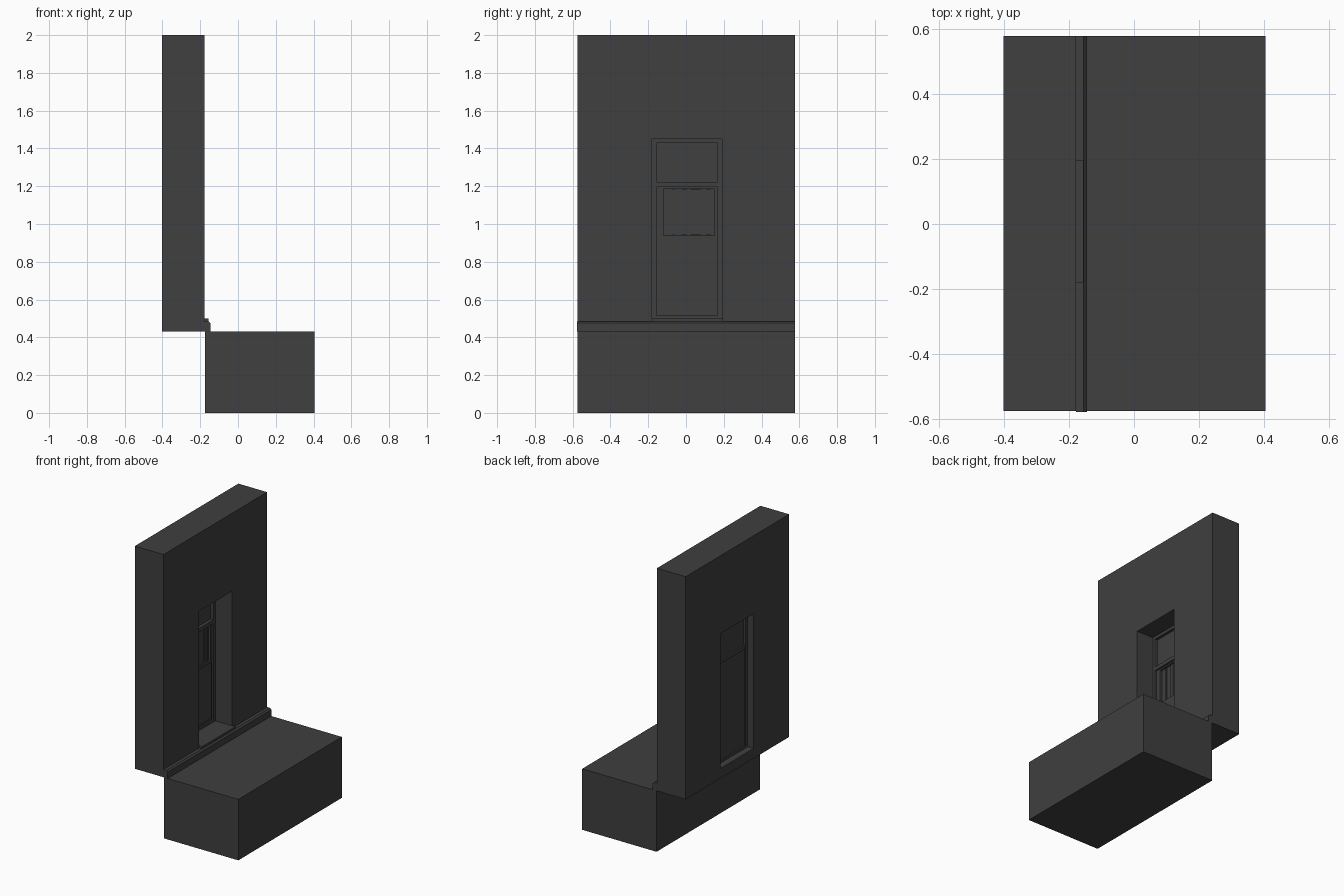
import bpy
import bmesh

cube = bpy.data.objects.get("Cube")
if cube:
    bpy.data.objects.remove(cube, do_unlink=True)

# Single dark grey material
GREY = (0.05, 0.05, 0.05, 1)
mat = bpy.data.materials.new("dark grey")
mat.use_nodes = True
mat.diffuse_color = GREY
mat.node_tree.nodes["Principled BSDF"].inputs["Base Color"].default_value = GREY


def finish(name, bm):
    bmesh.ops.recalc_face_normals(bm, faces=bm.faces)
    mesh = bpy.data.meshes.new(name)
    bm.to_mesh(mesh)
    bm.free()
    mesh.materials.append(mat)
    obj = bpy.data.objects.new(name, mesh)
    bpy.context.collection.objects.link(obj)
    return obj


def prism(name, profile, y0, y1):
    """Extrude an x-z profile along y."""
    bm = bmesh.new()
    face = bm.faces.new([bm.verts.new((x, y0, z)) for x, z in profile])
    new = bmesh.ops.extrude_face_region(bm, geom=[face])["geom"]
    verts = [v for v in new if isinstance(v, bmesh.types.BMVert)]
    bmesh.ops.translate(bm, verts=verts, vec=(0, y1 - y0, 0))
    return finish(name, bm)


def box(name, x0, x1, y0, y1, z0, z1):
    return prism(name, [(x0, z0), (x1, z0), (x1, z1), (x0, z1)], y0, y1)


def surround(name, x0, x1, outer, inner):
    """Slab facing x with a rectangular hole; rectangles are (y0, y1, z0, z1)."""
    bm = bmesh.new()

    def loop(x, rect):
        a, b, c, d = rect
        return [bm.verts.new((x, y, z)) for y, z in ((a, c), (b, c), (b, d), (a, d))]

    loops = [loop(x0, outer), loop(x1, outer), loop(x1, inner), loop(x0, inner)]
    for i in range(4):
        p, q = loops[i], loops[(i + 1) % 4]
        for j in range(4):
            k = (j + 1) % 4
            bm.faces.new((p[j], p[k], q[k], q[j]))
    return finish(name, bm)


# Masonry: wall with door opening, base block and ledge
opening = (-0.18, 0.19, 0.50, 1.45)
surround("wall", -0.402, -0.178, (-0.575, 0.578, 0.43, 2.0), opening)
box("base_block", -0.175, 0.405, -0.575, 0.578, 0, 0.43)
prism("ledge", [(-0.178, 0.43), (-0.145, 0.43), (-0.145, 0.475),
                (-0.155, 0.485), (-0.178, 0.485)], -0.578, 0.578)
box("door_sill", -0.178, -0.155, -0.18, 0.195, 0.485, 0.50)

# Door frame set deep in the opening
frame_inner = (-0.157, 0.167, 0.515, 1.43)
surround("door_frame", -0.355, -0.31, opening, frame_inner)

# Transom above the door
box("transom_bar", -0.35, -0.308, -0.157, 0.167, 1.195, 1.222)
box("transom_panel", -0.338, -0.33, -0.157, 0.167, 1.222, 1.43)

# Door leaf: window surround above a raised lower panel
surround("door_leaf", -0.345, -0.32, (-0.157, 0.167, 0.515, 1.195),
         (-0.12, 0.15, 0.94, 1.185))
box("lower_panel", -0.322, -0.315, -0.138, 0.152, 0.53, 0.925)
box("window_pane", -0.345, -0.338, -0.12, 0.15, 0.94, 1.185)

# Uneven curtain folds behind the window opening
folds = [-0.115, -0.072, -0.062, -0.022, 0.005, 0.025, 0.08, 0.108, 0.13, 0.145]
for i, (a, b) in enumerate(zip(folds, folds[1:])):
    box(f"curtain_fold_{i + 1}", -0.338, -0.332 + 0.006 * (i % 2), a, b, 0.942, 1.183)
